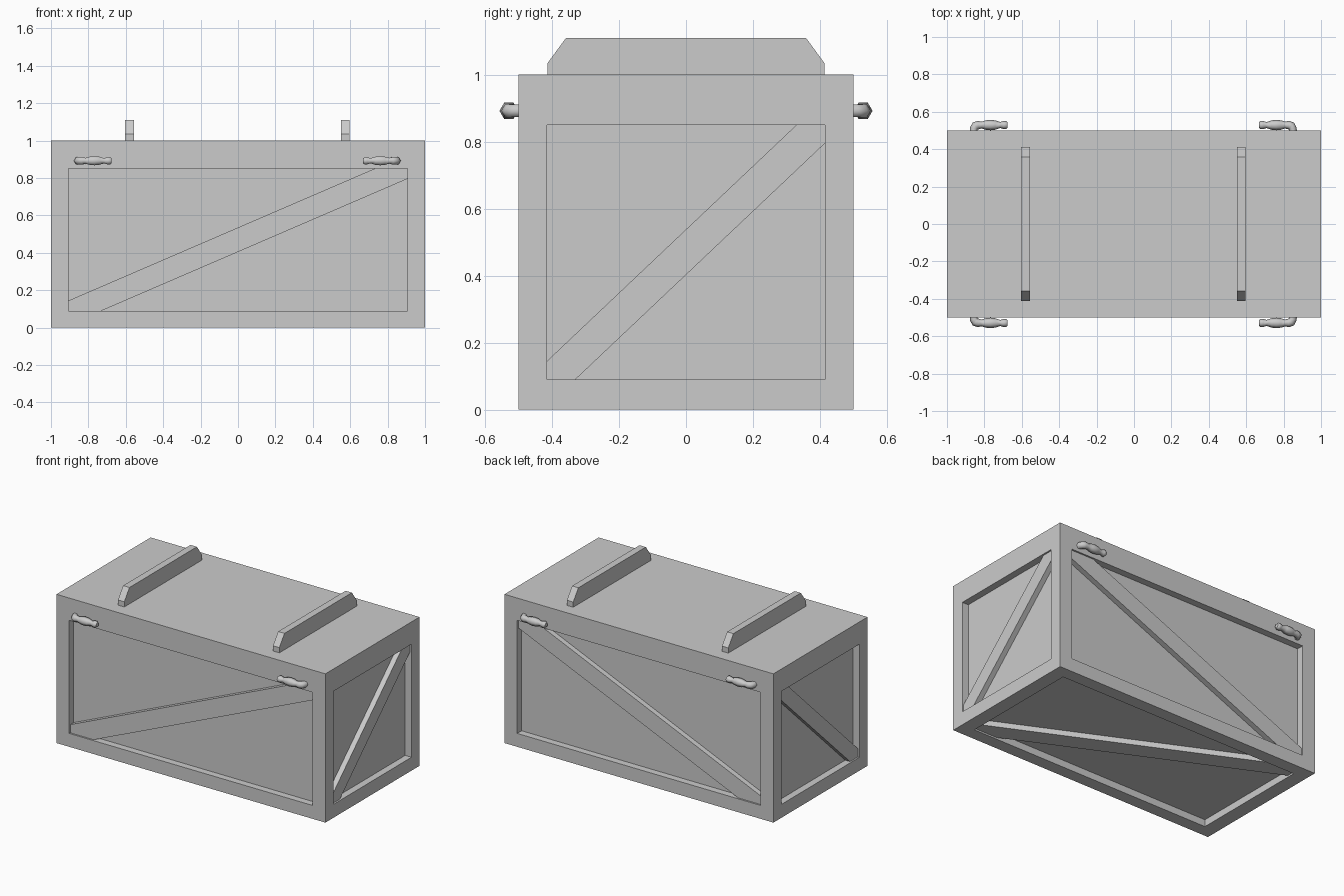
import bpy, bmesh, math
from mathutils import Vector

if "Cube" in bpy.data.objects:
    bpy.data.objects.remove(bpy.data.objects["Cube"])

DEPTH = 0.047      # recess depth of the side panels
BRACE_TOP = 0.011  # brace face sits slightly below the frame
OFF = -0.0035      # lid cleats and handles share this mirror centre


def make_object(name, bm, location=(0, 0, 0)):
    bmesh.ops.remove_doubles(bm, verts=bm.verts, dist=1e-5)
    bmesh.ops.recalc_face_normals(bm, faces=bm.faces)
    mesh = bpy.data.meshes.new(name)
    bm.to_mesh(mesh)
    bm.free()
    ob = bpy.data.objects.new(name, mesh)
    ob.location = location
    bpy.context.scene.collection.objects.link(ob)
    return ob


def mirror(ob, x, y):
    m = ob.modifiers.new("mirror", 'MIRROR')
    m.use_axis = (x, y, False)
    m.use_mirror_merge = False


def prism(name, a, b, location=(0, 0, 0)):
    """Solid between two matching outlines."""
    bm = bmesh.new()
    va = [bm.verts.new(p) for p in a]
    vb = [bm.verts.new(p) for p in b]
    bm.faces.new(va)
    bm.faces.new(vb)
    n = len(a)
    for i in range(n):
        j = (i + 1) % n
        bm.faces.new((va[i], va[j], vb[j], vb[i]))
    return make_object(name, bm, location)


def rect(u0, u1, v0, v1):
    return [(u0, v0), (u1, v0), (u1, v1), (u0, v1)]


# Each side: mapping from (across, up, inward depth), outer and inner rectangle, brace cut
wide, narrow, base = rect(-1, 1, 0, 1), rect(-.5, .5, 0, 1), rect(-1, 1, -.5, .5)
wide_in = rect(-.905, .905, .09, .85)
narrow_in = rect(-.415, .415, .09, .85)
base_in = rect(-.905, .905, -.415, .415)
sides = {
    "front": (lambda u, v, d: (u, -.5 + d, v), wide, wide_in, .175),
    "back": (lambda u, v, d: (u, .5 - d, v), wide, wide_in, .175),
    "right": (lambda u, v, d: (1 - d, u, v), narrow, narrow_in, .085),
    "left": (lambda u, v, d: (-1 + d, u, v), narrow, narrow_in, .085),
    "bottom": (lambda u, v, d: (u, -v, d), base, base_in, .175),
}

# Crate body with recessed panels and a plain lid, plus a diagonal brace per panel
body = bmesh.new()
for name, (f, outer, inner, cut) in sides.items():
    loops = [[body.verts.new(f(*p, d)) for p in r]
             for r, d in ((outer, 0), (inner, 0), (inner, DEPTH))]
    for a, b in zip(loops, loops[1:]):
        for i in range(4):
            j = (i + 1) % 4
            body.faces.new((a[i], a[j], b[j], b[i]))
    body.faces.new(loops[2])

    (u0, v0), (u1, v1) = inner[0], inner[2]
    plank = [(u0, v0), (u0 + cut, v0), (u1, v1 - .055),
             (u1, v1), (u1 - cut, v1), (u0, v0 + .055)]
    prism(name + "_brace", [f(*p, BRACE_TOP) for p in plank],
          [f(*p, DEPTH) for p in plank])
body.faces.new([body.verts.new((u, v, 1)) for u, v in base])
make_object("crate_body", body)

# Lid cleats
profile = [(-.413, 1), (.413, 1), (.413, 1.035), (.358, 1.11), (-.358, 1.11), (-.413, 1.035)]
cleat = prism("lid_cleats", [(-.6, y, z) for y, z in profile],
              [(-.553, y, z) for y, z in profile], (OFF, 0, 0))
mirror(cleat, True, False)

# Handles: six-sided grip swept along an elbow (x, distance from centre, radius)
path = [(-.853, .49, .021), (-.853, .510, .021), (-.845, .524, .023), (-.830, .529, .023),
        (-.812, .529, .018), (-.790, .529, .025), (-.764, .529, .028), (-.738, .529, .025),
        (-.712, .529, .016), (-.694, .529, .022), (-.680, .529, .022), (-.672, .529, .015)]
bm = bmesh.new()
rings = []
for i, (x, y, r) in enumerate(path):
    p, q = path[max(i - 1, 0)], path[min(i + 1, len(path) - 1)]
    t = Vector((q[0] - p[0], -(q[1] - p[1]), 0)).normalized()
    n = Vector((-t.y, t.x, 0))
    c = Vector((x, -y, .892))
    rings.append([bm.verts.new(c + n * r * math.cos(k * math.pi / 3)
                               + Vector((0, 0, r * math.sin(k * math.pi / 3))))
                  for k in range(6)])
for a, b in zip(rings, rings[1:]):
    for k in range(6):
        j = (k + 1) % 6
        bm.faces.new((a[k], a[j], b[j], b[k]))
bm.faces.new(rings[0])
bm.faces.new(rings[-1])
for face in bm.faces:
    face.smooth = len(face.verts) == 4
handles = make_object("handles", bm, (OFF, 0, 0))
mirror(handles, True, True)
